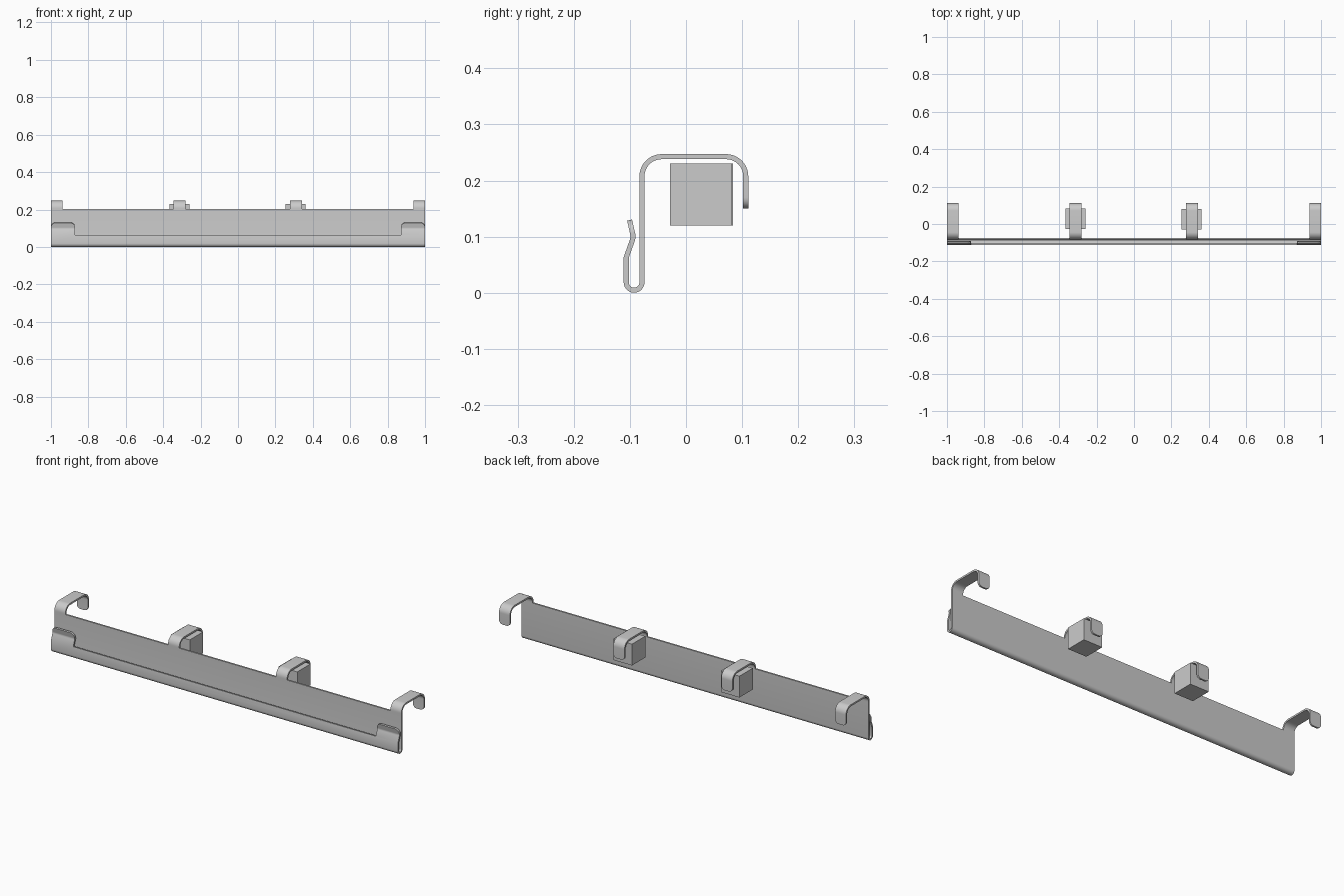
import bpy, bmesh
from math import sin, cos, pi, sqrt

if "Cube" in bpy.data.objects:
    bpy.data.objects.remove(bpy.data.objects["Cube"])

T = 0.009                      # sheet thickness
PLATE_Y, LIP_Y = -0.0785, -0.1065
LIP_Z, PLATE_Z = 0.063, 0.203
TABS = [(-1, -0.872), (0.872, 1)]
HOOKS = [(-1, -0.937), (-0.345, -0.281), (0.277, 0.341), (0.937, 1)]


def arc(cy, cz, r, a0, a1, n=12):
    """Arc points in the y-z plane, angles in units of pi."""
    return [(cy + r * cos(pi * (a0 + (a1 - a0) * i / n)),
             cz + r * sin(pi * (a0 + (a1 - a0) * i / n))) for i in range(n + 1)]


def strip(bm, path, rows):
    """Skin a bent strip; each row lists the x positions at one path point."""
    vs = [[bm.verts.new((x, y, z)) for x in xs] for (y, z), xs in zip(path, rows)]
    for a, b in zip(vs, vs[1:]):
        bm.faces.new(a + b[::-1])


def rounded_strip(bm, path, x0, x1, r, n=8):
    """Strip whose far end has rounded corners of radius r."""
    (ya, za), (yb, zb) = path[-2:]
    length = sqrt((yb - ya) ** 2 + (zb - za) ** 2)
    rows = [[x0, x1]] * (len(path) - 1)
    path = path[:-1]
    for i in range(n + 1):
        a = pi / 2 * i / n
        t = 1 - r * (1 - sin(a)) / length
        inset = r * (1 - cos(a))
        path = path + [(ya + (yb - ya) * t, za + (zb - za) * t)]
        rows = rows + [[x0 + inset, x1 - inset]]
    strip(bm, path, rows)


bm = bmesh.new()

# Long plate folded into a trough along the bottom
path = ([(LIP_Y, LIP_Z)] + arc(-0.0925, 0.0185, 0.014, 1, 2, 16)
        + [(PLATE_Y, PLATE_Z)])
rows = [[-1, 1] for _ in path]
rows[0] = [x for t in TABS for x in t]
rows[-1] = [x for h in HOOKS for x in h]
strip(bm, path, rows)

# Spring tabs at both ends of the lip
for x0, x1 in TABS:
    rounded_strip(bm, [(LIP_Y, LIP_Z), (-0.0958, 0.093), (-0.0942, 0.099),
                       (-0.0948, 0.104), (-0.1005, 0.1295)], x0, x1, 0.024)

# Hooks reaching over the back
for x0, x1 in HOOKS:
    rounded_strip(bm, [(PLATE_Y, PLATE_Z)] + arc(-0.0435, 0.2075, 0.035, 1, 0.5)
                  + arc(0.0715, 0.2075, 0.035, 0.5, 0) + [(0.1065, 0.15)],
                  x0, x1, 0.02)

bmesh.ops.remove_doubles(bm, verts=bm.verts, dist=1e-5)
bmesh.ops.recalc_face_normals(bm, faces=bm.faces)
mesh = bpy.data.meshes.new("hook_rail")
bm.to_mesh(mesh)
bm.free()
rail = bpy.data.objects.new("hook_rail", mesh)
bpy.context.collection.objects.link(rail)
bpy.context.view_layer.objects.active = rail
rail.select_set(True)
mod = rail.modifiers.new("thickness", 'SOLIDIFY')
mod.thickness, mod.offset, mod.use_even_offset = T, 0, True
bpy.ops.object.modifier_apply(modifier=mod.name)
bpy.ops.object.shade_smooth_by_angle()

# Blocks under the two middle hooks
for name, x, y in (("block_left", -0.313, 0.0285), ("block_right", 0.308, 0.0265)):
    bpy.ops.mesh.primitive_cube_add(size=1, location=(x, y, 0.175))
    block = bpy.context.object
    block.name = name
    block.scale = (0.107, 0.11, 0.111)
